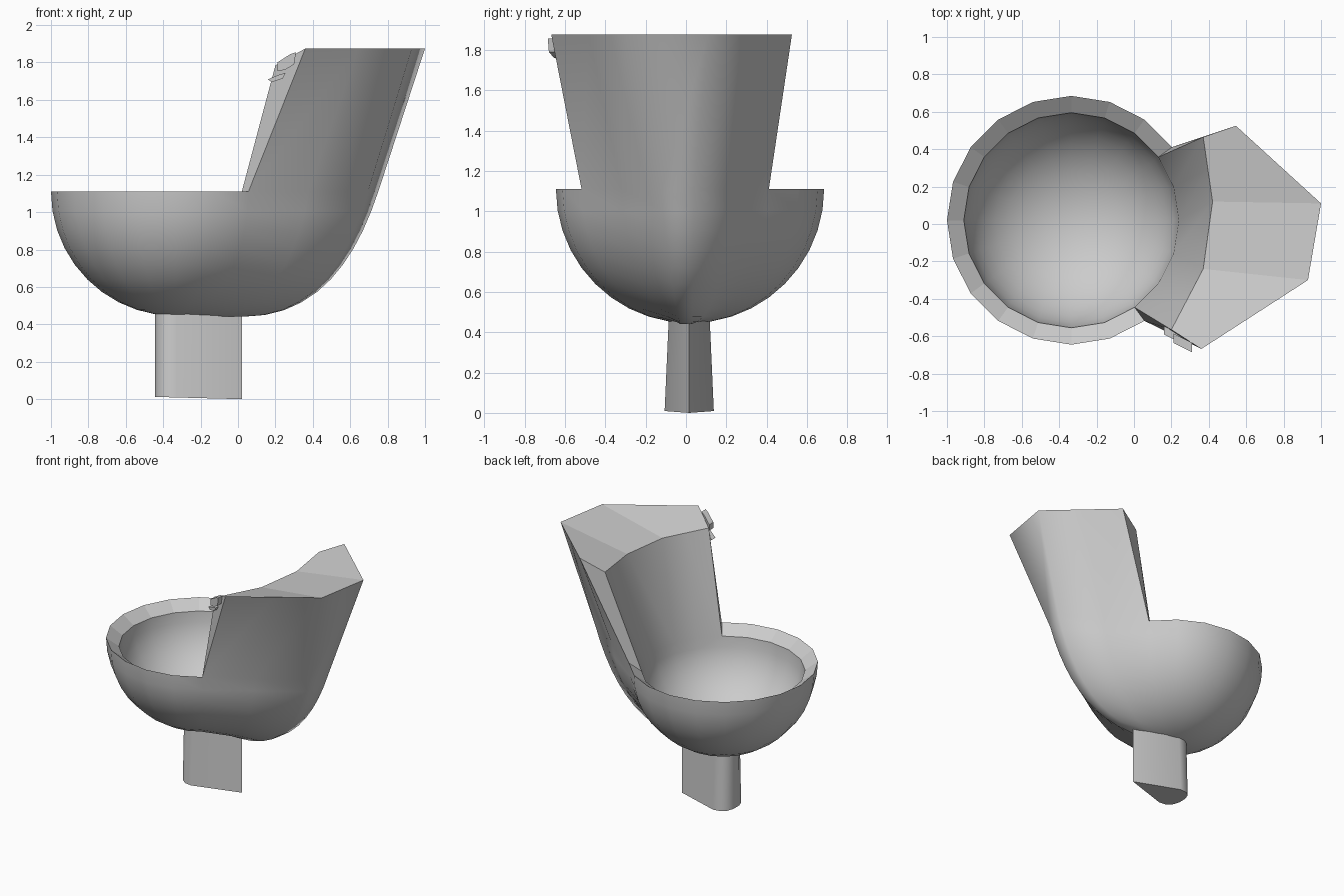
import bpy, bmesh, math
from mathutils import Vector

if "Cube" in bpy.data.objects:
    bpy.data.objects.remove(bpy.data.objects["Cube"])

grey = bpy.data.materials.new("plain grey")
grey.use_nodes = True
COL = (0.6, 0.6, 0.6, 1)
grey.diffuse_color = COL
grey.node_tree.nodes["Principled BSDF"].inputs["Base Color"].default_value = COL


def finish(name, bm, angle, crisp=()):
    """Weld, shade smooth, and keep the outlines of the crisp faces sharp."""
    bmesh.ops.remove_doubles(bm, verts=bm.verts, dist=0.0005)
    bmesh.ops.recalc_face_normals(bm, faces=bm.faces)
    for f in crisp:
        for e in f.edges:
            e.smooth = False
    me = bpy.data.meshes.new(name)
    bm.to_mesh(me)
    bm.free()
    me.materials.append(grey)
    ob = bpy.data.objects.new(name, me)
    bpy.context.collection.objects.link(ob)
    bpy.ops.object.select_all(action='DESELECT')
    bpy.context.view_layer.objects.active = ob
    ob.select_set(True)
    bpy.ops.object.shade_smooth_by_angle(angle=math.radians(angle), keep_sharp_edges=True)


# Bowl with a tall leaning back, built as columns of points around the seat
SIDES, ROWS = 20, 10
CX, CY, RIM = -0.335, 0.02, 1.11
STEP = 2 * math.pi / SIDES
FIRST = -3                 # the back spans six columns from here


def arc(rim, foot):
    """Quarter ellipse from a rim point down to its foot."""
    pts = []
    for r in range(ROWS + 1):
        t = math.pi / 2 * r / ROWS
        c, s = math.cos(t), math.sin(t)
        pts.append(Vector((foot.x + (rim.x - foot.x) * c,
                           foot.y + (rim.y - foot.y) * c,
                           rim.z + (foot.z - rim.z) * s)))
    return pts


def sweep(top, rim, foot):
    """Curve that carries the lean of the back on and turns under the seat."""
    lean = (rim - top) * (0.36 / (top.z - rim.z))
    lean.y *= 0.2
    h1 = rim + lean
    h2 = foot + Vector((0.4, 0, 0))
    pts = []
    for r in range(ROWS + 1):
        t = r / ROWS
        u = 1 - t
        pts.append(rim * u**3 + h1 * (3 * u * u * t) + h2 * (3 * u * t * t) + foot * t**3)
    return pts


def ring_point(i, radius, z):
    a = i * STEP
    return Vector((CX + radius * math.cos(a), CY + radius * math.sin(a), z))


def spread(ends):
    """Four corner values to six columns, with midpoints on the long sides."""
    a, b, c, d = [Vector(p) for p in ends]
    return [a, (a + b) / 2, b, c, (c + d) / 2, d]


pole = Vector((CX, CY, 0.445))
inner_pole = Vector((CX, CY, 0.535))
outer = [arc(ring_point(FIRST + i, 0.665, RIM), pole) for i in range(SIDES)]
inner = [arc(ring_point(FIRST + i, 0.575, 1.045), inner_pole) for i in range(SIDES)]
top_out = spread([(0.36, -0.668, 1.875), (0.93, -0.3, 1.875),
                  (1.0, 0.11, 1.875), (0.545, 0.525, 1.875)])
top_in = spread([(0.2, -0.565, 1.785), (0.37, -0.24, 1.785),
                 (0.42, 0.12, 1.785), (0.37, 0.465, 1.79)])

# Keel under the back, narrowing as it goes down
outer[2] = sweep(top_out[2], Vector((0.695, -0.12, RIM)), Vector((0.02, -0.03, 0.441)))
outer[3] = sweep(top_out[3], Vector((0.75, 0.04, RIM)), Vector((0.03, 0.03, 0.441)))
outer[1] = [(p + q) / 2 for p, q in zip(outer[0], outer[2])]
outer[4] = [(p + q) / 2 for p, q in zip(outer[3], outer[5])]

bm = bmesh.new()


def face(*pts):
    clean = [p for i, p in enumerate(pts) if (p - pts[i - 1]).length > 0.0005]
    if len(clean) > 2:
        return bm.faces.new([bm.verts.new(p) for p in clean])


rim_faces = []
for i in range(SIDES):
    j = (i + 1) % SIDES
    for skin in (outer, inner):
        for r in range(ROWS):
            face(skin[i][r], skin[j][r], skin[j][r + 1], skin[i][r + 1])
    if i < 5:
        face(outer[i][0], outer[j][0], top_out[j], top_out[i])
        face(inner[i][0], inner[j][0], top_in[j], top_in[i])
    else:
        rim_faces.append(face(outer[i][0], outer[j][0], inner[j][0], inner[i][0]))

# Three flat panels on top of the back, and its two side ends
for a, b in ((0, 2), (2, 3), (3, 5)):
    rim_faces.append(face(*top_out[a:b + 1], *reversed(top_in[a:b + 1])))
for k in (0, 5):
    rim_faces.append(face(outer[k][0], top_out[k], top_in[k], inner[k][0]))
face(*[outer[k][ROWS] for k in range(5)])
finish("bowl_seat_and_back", bm, 85, rim_faces)

# Teardrop post, slightly wider at the floor
half = [(-0.33, 0.122), (-0.385, 0.116), (-0.425, 0.085), (-0.443, 0.035)]
plan = [(0.022, 0)] + half + [(x, -y) for x, y in reversed(half)]
bm = bmesh.new()
low = [bm.verts.new((x, 0.016 + y, 0.012 * (0.022 - x) / 0.46)) for x, y in plan]
high = [bm.verts.new((x, 0.016 + y * 0.82, 0.5)) for x, y in plan]
bm.faces.new(low)
bm.faces.new(high)
for i in range(len(plan)):
    bm.faces.new((low[i - 1], low[i], high[i], high[i - 1]))
finish("post", bm, 35)


# Small stepped clip on the front corner of the back
def clip(name, profile, y0, y1):
    bm = bmesh.new()
    a = [bm.verts.new((x, y0 - 0.5 * (x - 0.2), z)) for x, z in profile]
    b = [bm.verts.new((x, y1 - 0.5 * (x - 0.2), z)) for x, z in profile]
    bm.faces.new(a)
    bm.faces.new(b)
    for i in range(len(a)):
        bm.faces.new((a[i - 1], a[i], b[i], b[i - 1]))
    finish(name, bm, 30)


clip("clip_hook", [(0.16, 1.71), (0.18, 1.695), (0.24, 1.715), (0.255, 1.745),
                   (0.22, 1.735)], -0.61, -0.565)
clip("clip_plate", [(0.21, 1.755), (0.25, 1.76), (0.3, 1.79), (0.31, 1.855),
                    (0.28, 1.845), (0.21, 1.8)], -0.63, -0.58)
